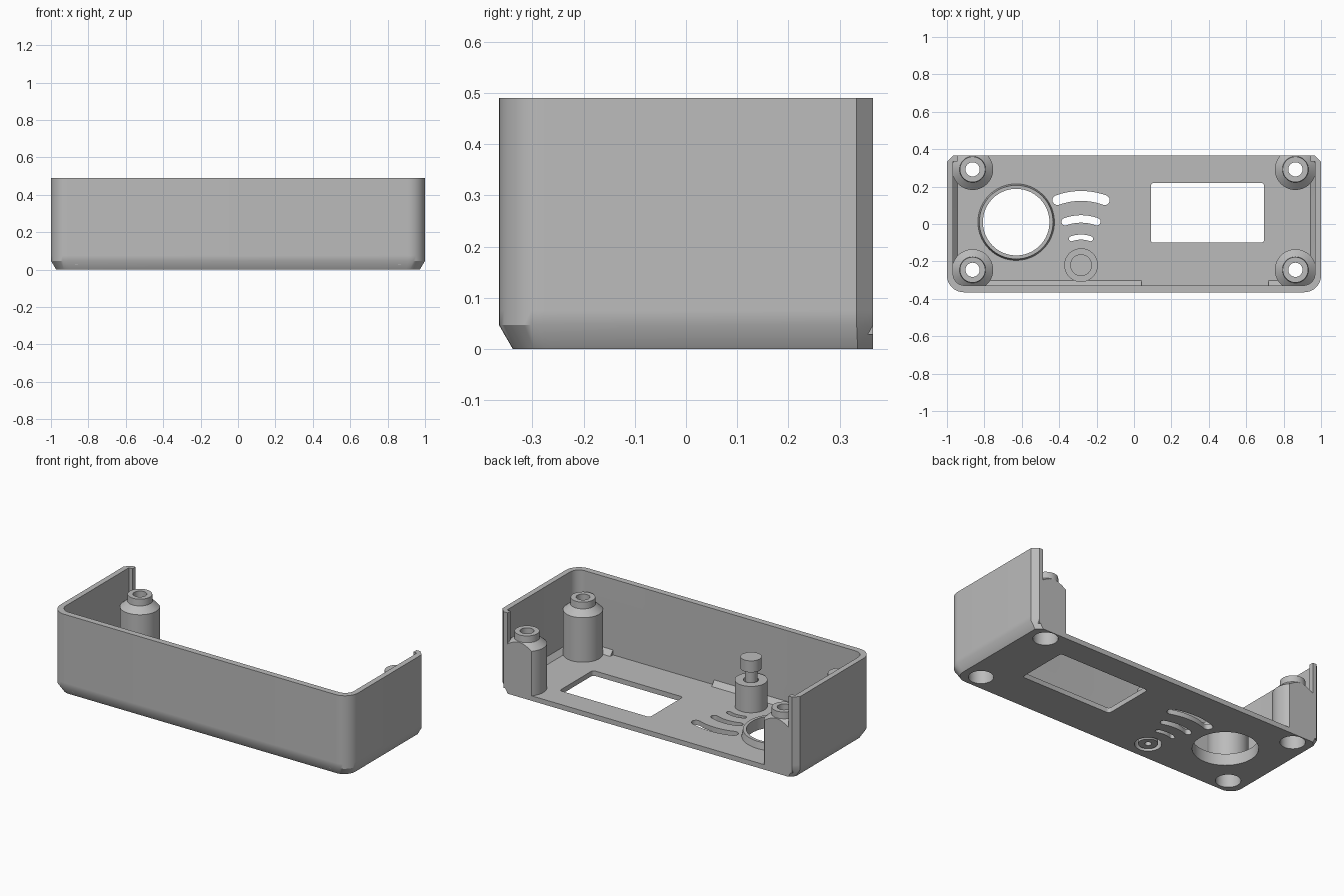
import bpy, bmesh
from math import sin, cos, pi, radians

default = bpy.data.objects.get("Cube")
if default:
    bpy.data.objects.remove(default, do_unlink=True)

grey = bpy.data.materials.new("plain grey")
grey.use_nodes = True
grey.diffuse_color = (0.5, 0.5, 0.5, 1)
grey.node_tree.nodes["Principled BSDF"].inputs["Base Color"].default_value = (0.5, 0.5, 0.5, 1)

BACK, TOP, FLOOR = 0.365, 0.49, 0.03


# Helpers: 2D outlines
def arc(cx, cy, r, a0, a1, n=10):
    angles = [radians(a0 + (a1 - a0) * i / n) for i in range(n + 1)]
    return [(cx + r * cos(a), cy + r * sin(a)) for a in angles]


def case_outline(half, front, back, r, c):
    right = arc(half - r, front + r, r, -90, 0) + [(half, back - c), (half - c, back)]
    return right + [(-x, y) for x, y in reversed(right)]


def rounded_box(x0, x1, y0, y1, r):
    return (arc(x1 - r, y0 + r, r, -90, 0, 4) + arc(x1 - r, y1 - r, r, 0, 90, 4)
            + arc(x0 + r, y1 - r, r, 90, 180, 4) + arc(x0 + r, y0 + r, r, 180, 270, 4))


def arc_slot(cx, cy, radius, width, spread):
    h = width / 2
    a, b = 90 - spread, 90 + spread
    ends = [(cx + radius * cos(radians(t)), cy + radius * sin(radians(t))) for t in (a, b)]
    return (arc(cx, cy, radius + h, a, b, 16) + arc(*ends[1], h, b, b + 180, 8)[1:-1]
            + arc(cx, cy, radius - h, b, a, 16) + arc(*ends[0], h, a - 180, a, 8)[1:-1])


# Helpers: solids
def skin(name, rings, closed=False):
    """Join rings of (outline, height) into a solid; closed gives a tube."""
    bm = bmesh.new()
    loops = [[bm.verts.new((x, y, z)) for x, y in pts] for pts, z in rings]
    pairs = list(zip(loops, loops[1:])) + ([(loops[-1], loops[0])] if closed else [])
    for low, high in pairs:
        n = len(low)
        for i in range(n):
            j = (i + 1) % n
            bm.faces.new((low[i], low[j], high[j], high[i]))
    if not closed:
        bm.faces.new(loops[0])
        bm.faces.new(loops[-1])
    bmesh.ops.recalc_face_normals(bm, faces=bm.faces)
    mesh = bpy.data.meshes.new(name)
    bm.to_mesh(mesh)
    bm.free()
    mesh.materials.append(grey)
    ob = bpy.data.objects.new(name, mesh)
    bpy.context.collection.objects.link(ob)
    return ob


def prism(name, pts, z0, z1):
    return skin(name, [(pts, z0), (pts, z1)])


def block(name, x0, x1, y0, y1, z0, z1):
    return prism(name, [(x0, y0), (x1, y0), (x1, y1), (x0, y1)], z0, z1)


def lathe(name, profile, x, y, closed=True, n=56):
    return skin(name, [(arc(x, y, r, 0, 360, n)[:-1], z) for r, z in profile], closed)


def boolean(ob, tool, operation="DIFFERENCE"):
    tool.hide_render = True
    mod = ob.modifiers.new("cut", "BOOLEAN")
    mod.operation, mod.solver, mod.object = operation, "EXACT", tool
    bpy.context.view_layer.objects.active = ob
    bpy.ops.object.modifier_apply(modifier=mod.name)
    bpy.data.objects.remove(tool, do_unlink=True)


# Case: chamfered tray, open at the top and back
full = case_outline(1, -BACK, BACK, 0.09, 0.032)
case = skin("case_shell", [
    (case_outline(0.972, -0.338, BACK, 0.075, 0.03), 0),
    (full, 0.047), (full, 0.075), (full, TOP)])
inner = case_outline(0.967, -0.328, 0.6, 0.06, 0.03)
boolean(case, skin("cavity_cutter", [
    (case_outline(0.943, -0.302, 0.6, 0.04, 0.03), FLOOR), (inner, 0.06), (inner, 0.6)]))
boolean(case, block("front_gap_cutter", 0.04, 0.72, -0.328, -0.2, FLOOR, 0.2))

# Floor openings
button_x, button_y = -0.283, -0.22
speaker = (-0.63, 0.01)
posts = [(s * 0.863, y) for s in (-1, 1) for y in (-0.245, 0.292)]
openings = [rounded_box(0.09, 0.695, -0.1, 0.22, 0.015),
            arc(*speaker, 0.178, 0, 360, 64)[:-1],
            arc(button_x, button_y, 0.073, 0, 360, 56)[:-1]]
openings += [arc(x, y, 0.068, 0, 360, 56)[:-1] for x, y in posts]
openings += [arc_slot(button_x, button_y, r, w, 20)
             for r, w in ((0.37, 0.053), (0.247, 0.04), (0.15, 0.027))]
for pts in openings:
    boolean(case, prism("opening_cutter", pts, -0.1, 0.029 + 0.1))

# Screw posts: counterbored from below, rear pair cut flush with the back
post_profile = [(0.068, 0.028), (0.11, 0.028), (0.11, 0.3), (0.07, 0.335),
                (0.068, 0.375), (0.038, 0.375), (0.038, 0.25), (0.068, 0.25)]
parts = [case]
for x, y in posts:
    side = "left" if x > 0 else "right"
    rear = y > 0
    post = lathe(f"{'back' if rear else 'front'}_{side}_post", post_profile, x, y)
    parts.append(post)
    if rear:
        boolean(post, block("back_cutter", x - 0.3, x + 0.3, BACK, 0.6, -0.1, 0.6))
        # Web between post and wall, and lip on the wall end
        s = 1 if x > 0 else -1
        a, b = sorted((s * 0.934, s * 0.967))
        parts.append(block(f"{side}_post_web", a, b, 0.27, BACK, 0.028, 0.3))
        a, b = sorted((s * 0.943, s * 0.968))
        parts.append(block(f"{side}_wall_lip", a, b, 0.335, BACK, 0.028, TOP))

# Collar round the large opening
parts.append(lathe("round_collar", [(0.178, 0.028), (0.205, 0.028), (0.197, 0.07), (0.178, 0.07)],
                   *speaker, n=64))

# Push button: guide sleeve and plunger
parts.append(lathe("button_sleeve", [(0.073, 0.028), (0.09, 0.028), (0.09, 0.19),
                                     (0.042, 0.19), (0.042, 0.16), (0.073, 0.16)],
                   button_x, button_y))
parts.append(lathe("button_plunger", [(0.018, 0.025), (0.018, 0.003), (0.053, 0.003), (0.053, 0.13),
                                      (0.034, 0.13), (0.034, 0.26), (0.058, 0.26), (0.058, 0.33)],
                   button_x, button_y, closed=False))

# Smooth rounded surfaces, keep edges sharp
for ob in parts:
    bpy.ops.object.select_all(action="DESELECT")
    ob.select_set(True)
    bpy.context.view_layer.objects.active = ob
    bpy.ops.object.shade_smooth_by_angle(angle=radians(33 if ob is case else 30))
